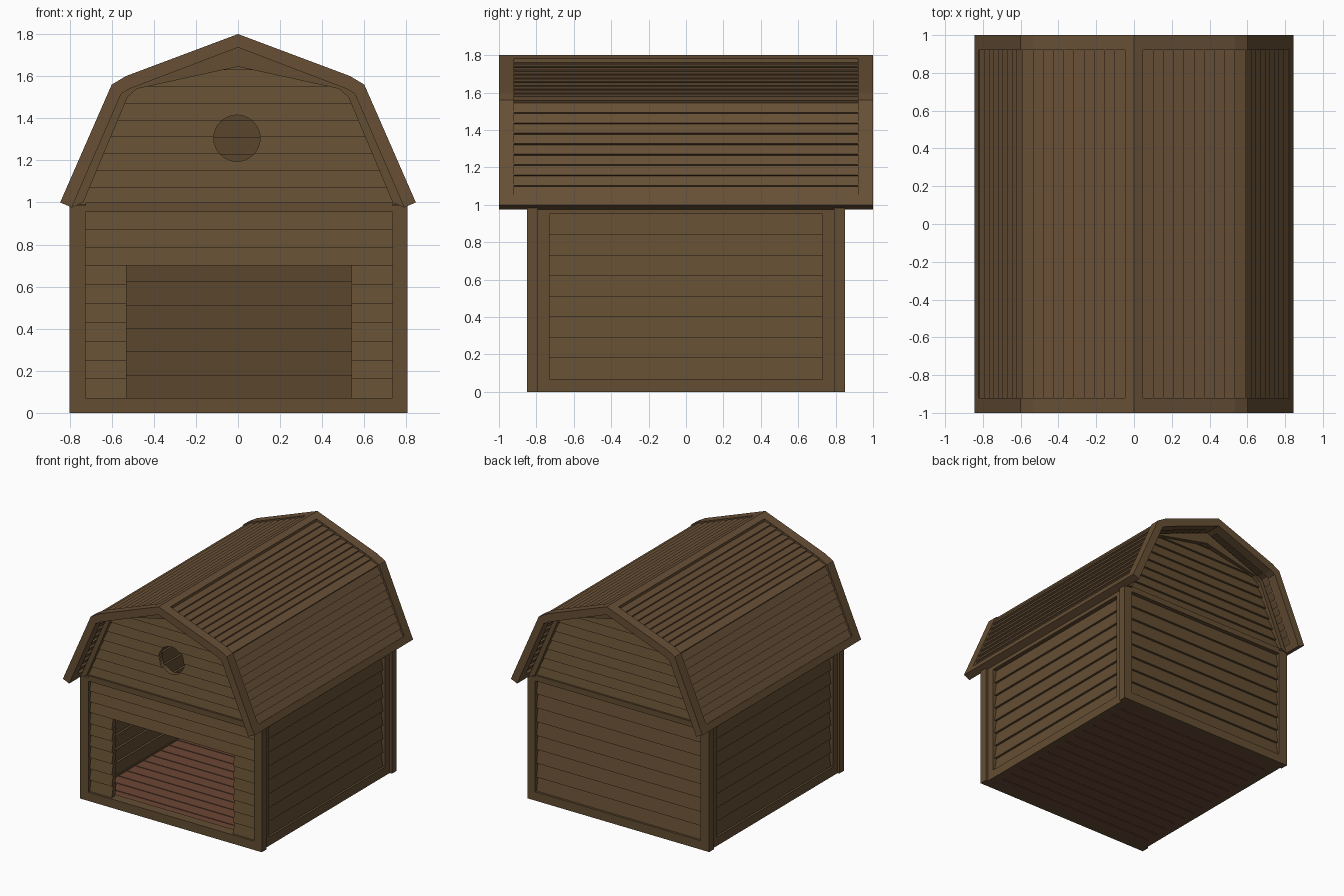
import bpy, bmesh, math
from mathutils import Vector

if "Cube" in bpy.data.objects:
    bpy.data.objects.remove(bpy.data.objects["Cube"])


def material(name, rgb):
    m = bpy.data.materials.new(name)
    m.diffuse_color = (*rgb, 1)
    m.use_nodes = True
    m.node_tree.nodes["Principled BSDF"].inputs["Base Color"].default_value = m.diffuse_color
    return m


WALL = material("wall_wood", (0.125, 0.075, 0.032))
ROOF = material("roof_wood", (0.135, 0.078, 0.036))
FLOOR = material("floor_wood", (0.15, 0.062, 0.035))


def prism(name, poly, axis, a, b, mat):
    """Extrude a (side, height) profile along x or y from a to b."""
    def put(u, v, w):
        return (u, w, v) if axis == "y" else (w, u, v)
    bm = bmesh.new()
    lo = [bm.verts.new(put(u, v, a)) for u, v in poly]
    hi = [bm.verts.new(put(u, v, b)) for u, v in poly]
    bm.faces.new(lo)
    bm.faces.new(hi[::-1])
    n = len(poly)
    for i in range(n):
        bm.faces.new((lo[i], lo[(i + 1) % n], hi[(i + 1) % n], hi[i]))
    bmesh.ops.recalc_face_normals(bm, faces=bm.faces)
    mesh = bpy.data.meshes.new(name)
    bm.to_mesh(mesh)
    bm.free()
    mesh.materials.append(mat)
    ob = bpy.data.objects.new(name, mesh)
    bpy.context.collection.objects.link(ob)
    return ob


def box(name, x0, x1, y0, y1, z0, z1, mat):
    return prism(name, [(x0, z0), (x1, z0), (x1, z1), (x0, z1)], "y", min(y0, y1), max(y0, y1), mat)


def boards(p0, p1, n, lip, thick):
    """Profile of n overlapping boards running up from p0 to p1."""
    p0, p1 = Vector(p0), Vector(p1)
    d = (p1 - p0).normalized()
    out = Vector((d.y, -d.x))
    line = []
    for i in range(n):
        line += [p0.lerp(p1, i / n) + out * lip, p0.lerp(p1, (i + 1) / n)]
    return [tuple(p) for p in line] + [tuple(p - out * thick) for p in reversed(line)]


def flip(poly, s):
    return [(u * s, v) for u, v in poly]


def cut(ob, cutter, op):
    mod = ob.modifiers.new("cut", "BOOLEAN")
    mod.operation, mod.object, mod.solver = op, cutter, "EXACT"
    bpy.context.view_layer.objects.active = ob
    bpy.ops.object.modifier_apply(modifier=mod.name)
    bpy.data.objects.remove(cutter)


def arch(outer, inner):
    """Symmetric band between two half profiles that end at the ridge."""
    def full(h):
        return h + flip(h[-2::-1], -1)
    return full(outer) + full(inner)[::-1]


# half profiles of the gambrel roof: outside, underside, gable trim edge
OUT = [(0.845, 1.0), (0.6, 1.56), (0.533, 1.6), (0, 1.8)]
IN = [(0.79, 0.976), (0.555, 1.516), (0.515, 1.54), (0, 1.736)]
TRIM = [(0.735, 1.0), (0.525, 1.5), (0.48, 1.54), (0, 1.645)]
vo, vi = [Vector(p) for p in OUT], [Vector(p) for p in IN]
mid = [a.lerp(b, 0.35) for a, b in zip(vo, vi)]

# roof end rims
for s, side in ((-1, "front"), (1, "back")):
    prism(side + "_roof_rim", arch(OUT, IN), "y", *sorted((s * 0.92, s * 1.0)), ROOF)

# roof planks, eave bars and ridge cap
for s, side in ((-1, "left"), (1, "right")):
    low, high = mid[0].lerp(mid[1], 0.09), mid[2].lerp(mid[3], 0.91)
    for label, a, b, n in (("lower", low, mid[1], 9), ("bend", mid[1], mid[2], 1),
                           ("upper", mid[2], high, 9)):
        prism(f"{side}_{label}_roof_planks", flip(boards(a, b, n, 0.015, 0.035), s),
              "y", -0.92, 0.92, ROOF)
    eave = [vo[0], vo[0].lerp(vo[1], 0.09), vi[0].lerp(vi[1], 0.09), vi[0]]
    prism(side + "_eave_bar", flip([tuple(p) for p in eave], s), "y", -0.92, 0.92, ROOF)
ridge = tuple(vo[2].lerp(vo[3], 0.91)), tuple(vi[2].lerp(vi[3], 0.91))
prism("ridge_cap", arch([ridge[0], OUT[3]], [ridge[1], IN[3]]), "y", -0.92, 0.92, ROOF)

# front and back walls
for s, side in ((-1, "front"), (1, "back")):
    # frame of posts and rails
    for x0, x1 in ((-0.8, -0.725), (0.735, 0.805)):
        box(side + "_corner_post", x0, x1, s * 0.79, s * 0.85, 0, 0.985, WALL)
    box(side + "_sill", -0.725, 0.735, s * 0.77, s * 0.85, 0, 0.07, WALL)
    box(side + "_top_rail", -0.725, 0.735, s * 0.77, s * 0.85, 0.955, 1.0, WALL)
    # plank panels, leaving the doorway open at the front
    if s < 0:
        panels = [(-0.74, -0.53, 0.07, 0.7, 7), (0.54, 0.75, 0.07, 0.7, 7), (-0.74, 0.75, 0.7, 0.955, 3)]
    else:
        panels = [(-0.74, 0.75, 0.07, 0.955, 8)]
    for x0, x1, z0, z1, n in panels:
        prism(side + "_wall_planks", flip(boards((0.815, z0), (0.815, z1), n, 0.018, 0.04), s),
              "x", x0, x1, WALL)
    # gable planks trimmed to the roof line
    gable = prism(side + "_gable_planks",
                  flip(boards((0.82, 0.99), (0.82, 1.79), 10, 0.018, 0.04), s), "x", -0.85, 0.85, WALL)
    shape = flip(IN, 1) + flip(IN[-2::-1], -1)
    cut(gable, prism("gable_shape", shape, "y", -1.2, 1.2, WALL), "INTERSECT")
    if s < 0:
        ring = [(-0.005 + 0.11 * math.cos(k * math.tau / 32), 1.305 + 0.11 * math.sin(k * math.tau / 32))
                for k in range(32)]
        cut(gable, prism("window_hole", ring, "y", -1, -0.6, WALL), "DIFFERENCE")
    prism(side + "_gable_trim", arch(IN, TRIM), "y", *sorted((s * 0.79, s * 0.86)), WALL)

# side walls
for s, side in ((-1, "left"), (1, "right")):
    x0, x1 = sorted((s * 0.72, s * 0.785))
    for t in (-1, 1):
        box(side + "_side_post", x0, x1, t * 0.73, t * 0.80, 0, 0.985, WALL)
    box(side + "_side_sill", x0, x1, -0.73, 0.73, 0, 0.07, WALL)
    box(side + "_side_rail", x0, x1, -0.73, 0.73, 0.95, 1.0, WALL)
    prism(side + "_wall_planks", flip(boards((0.75, 0.07), (0.75, 0.95), 8, 0.018, 0.04), s),
          "y", -0.74, 0.74, WALL)

# floor planks over a thin core
box("floor_core", -0.76, 0.76, -0.8, 0.8, 0.008, 0.052, FLOOR)
for i in range(15):
    y = -0.8 + i * 1.6 / 15
    box("floor_plank", -0.77, 0.77, y + 0.004, y + 1.6 / 15 - 0.004, 0, 0.06, FLOOR)
